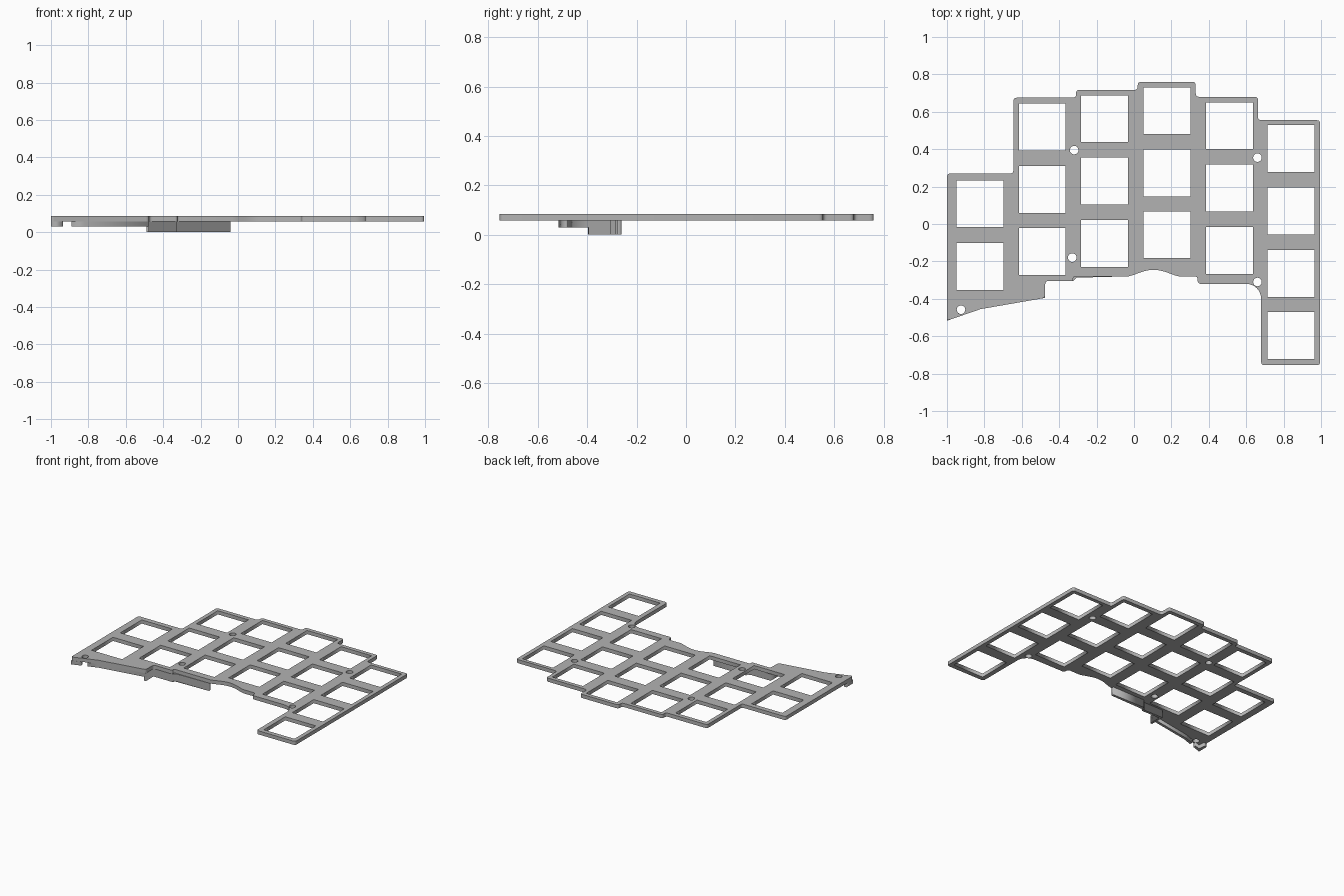
import bpy, math
from mathutils import Vector

if "Cube" in bpy.data.objects:
    bpy.data.objects.remove(bpy.data.objects["Cube"])

grey = bpy.data.materials.new("grey plastic")
grey.diffuse_color = (0.45, 0.45, 0.45, 1)
grey.use_nodes = True
grey.node_tree.nodes["Principled BSDF"].inputs["Base Color"].default_value = grey.diffuse_color

PLATE_LOW, TOP = 0.063, 0.09


def rounded(points, radius):
    """Soften the corners of a polygon with short arcs."""
    out = []
    n = len(points)
    for i in range(n):
        a, p, b = (Vector(points[j % n]) for j in (i - 1, i, i + 1))
        da, db = a - p, b - p
        if da.angle(db) > 2.4:
            out.append(p)
            continue
        r = min(radius, da.length * 0.45, db.length * 0.45)
        s, e = p + da.normalized() * r, p + db.normalized() * r
        for k in range(5):
            t = k / 4
            out.append(s * (1 - t) ** 2 + p * 2 * t * (1 - t) + e * t * t)
    return out


def slab(name, loops, low, high):
    """Extrude a flat outline with optional holes into a solid."""
    curve = bpy.data.curves.new(name, 'CURVE')
    curve.dimensions = '2D'
    curve.fill_mode = 'BOTH'
    curve.extrude = (high - low) / 2
    for loop in loops:
        spline = curve.splines.new('POLY')
        spline.points.add(len(loop) - 1)
        for point, xy in zip(spline.points, loop):
            point.co = (xy[0], xy[1], 0, 1)
        spline.use_cyclic_u = True
    obj = bpy.data.objects.new(name, curve)
    bpy.context.collection.objects.link(obj)
    obj.location.z = (high + low) / 2
    bpy.ops.object.select_all(action='DESELECT')
    obj.select_set(True)
    bpy.context.view_layer.objects.active = obj
    bpy.ops.object.convert(target='MESH')
    obj = bpy.context.object
    obj.data.materials.clear()
    obj.data.materials.append(grey)
    return obj


def circle(x, y, r, n=20):
    return [(x + r * math.cos(2 * math.pi * i / n), y + r * math.sin(2 * math.pi * i / n))
            for i in range(n)]


# Stepped plate outline, with a shallow arch and a concave corner at the front
arch = [(0.24 - 0.27 * i / 12, -0.28 + 0.035 * math.sin(math.pi * i / 12) ** 1.3)
        for i in range(1, 12)]
cove = [(0.60 + 0.08 * math.cos(a), -0.40 + 0.08 * math.sin(a))
        for a in (math.pi / 2 * i / 8 for i in range(9))]
outline = [(-1, 0.27), (-0.645, 0.27), (-0.645, 0.675), (-0.31, 0.675), (-0.31, 0.717),
           (0.02, 0.717), (0.02, 0.76), (0.33, 0.76), (0.33, 0.68), (0.663, 0.68),
           (0.663, 0.555), (0.995, 0.555), (0.995, -0.755), (0.68, -0.755)]
outline += cove + [(0.34, -0.32), (0.34, -0.28), (0.24, -0.28)] + arch
outline += [(-0.03, -0.28), (-0.325, -0.28), (-0.325, -0.305), (-0.475, -0.305),
            (-0.475, -0.395), (-0.82, -0.455), (-1, -0.517)]

# Square switch openings: left edge and top edges of each column
columns = [(-0.948, (0.233, -0.102)), (-0.615, (0.643, 0.31, -0.022)),
           (-0.283, (0.688, 0.355, 0.021)), (0.052, (0.73, 0.398, 0.067)),
           (0.385, (0.65, 0.317, -0.016)), (0.715, (0.528, 0.195, -0.139, -0.471))]
S = 0.25
windows = [[(x, y), (x + S, y), (x + S, y - S), (x, y - S)] for x, tops in columns for y in tops]
screws = [(-0.32, 0.395), (0.66, 0.355), (-0.33, -0.18), (0.66, -0.31), (-0.925, -0.458)]
slab("switch_plate", [rounded(outline, 0.018)] + windows
     + [circle(x, y, 0.023) for x, y in screws], PLATE_LOW, TOP)

# Deep front skirt stepping around the plate edge
slab("deep_skirt", [[(-0.04, -0.28), (-0.04, -0.262), (-0.308, -0.262), (-0.308, -0.287),
                     (-0.49, -0.287), (-0.49, -0.396), (-0.475, -0.395), (-0.475, -0.305),
                     (-0.325, -0.305), (-0.325, -0.28)]], 0.005, PLATE_LOW)

# Shallow slanted skirt, interrupted by a small slot
slab("slanted_skirt", [[(-0.475, -0.395), (-0.82, -0.455), (-0.89, -0.479), (-0.89, -0.459),
                        (-0.82, -0.435), (-0.475, -0.375)]], 0.035, PLATE_LOW)
slab("corner_skirt", [[(-0.935, -0.495), (-1, -0.517), (-1, -0.44), (-0.98, -0.44),
                       (-0.975, -0.487), (-0.935, -0.474)]], 0.035, PLATE_LOW)

# Stand the finished plate on the ground
for obj in bpy.context.scene.objects:
    obj.location.z -= 0.005
